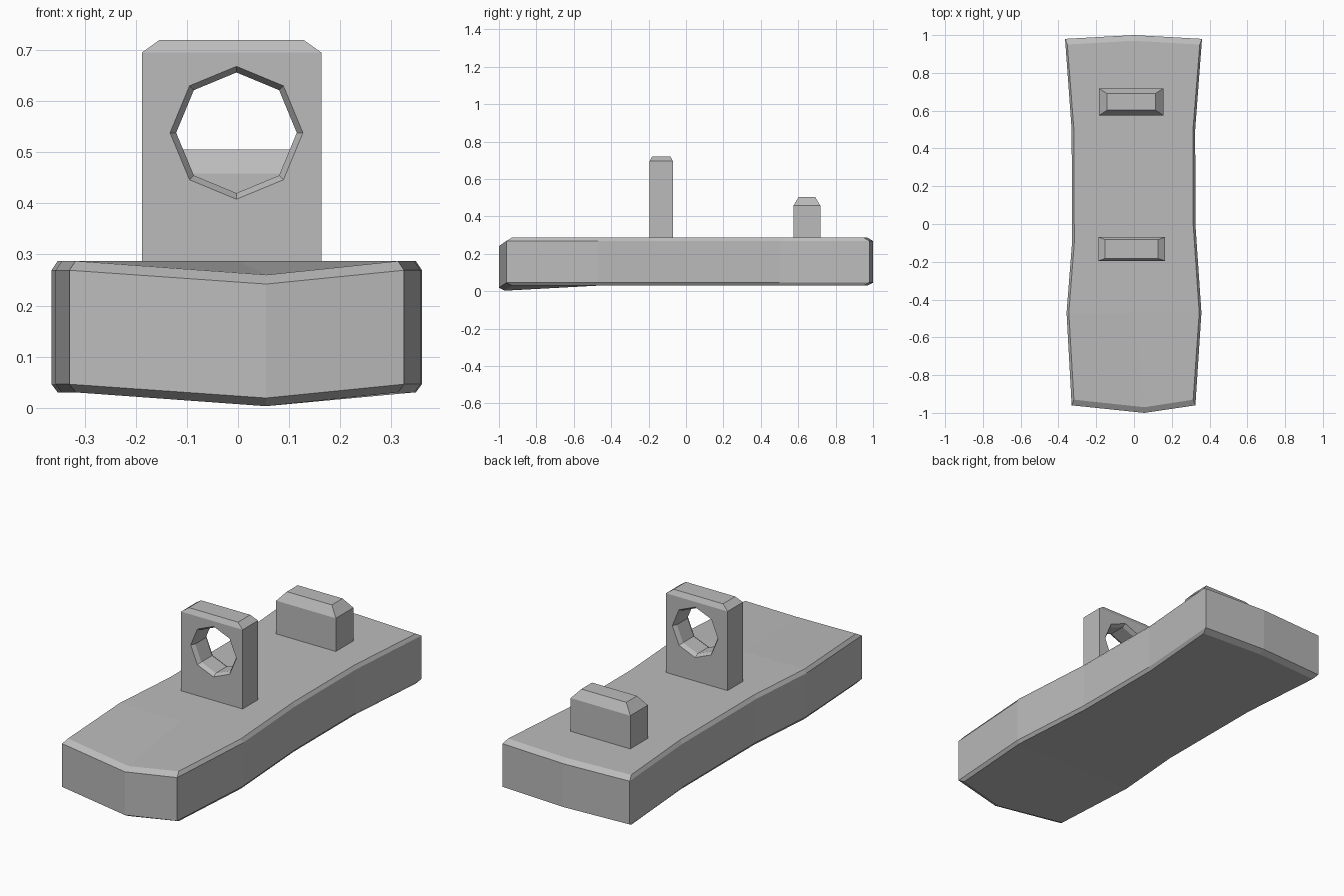
import bpy
import bmesh
import math

if "Cube" in bpy.data.objects:
    bpy.data.objects.remove(bpy.data.objects["Cube"], do_unlink=True)

grey = bpy.data.materials.new("mid grey")
grey.use_nodes = True
GREY = (0.5, 0.5, 0.5, 1)
grey.diffuse_color = GREY
grey.node_tree.nodes["Principled BSDF"].inputs["Base Color"].default_value = GREY


def loft(name, rings, caps):
    """Join equal rings with quads; caps lists index faces closing both ends."""
    bm = bmesh.new()
    loops = [[bm.verts.new(p) for p in ring[0]] for ring in rings]
    extra = [[bm.verts.new(p) for p in ring[1]] for ring in rings[::len(rings) - 1]]
    n = len(loops[0])
    for a, b in zip(loops, loops[1:]):
        for i in range(n):
            j = (i + 1) % n
            bm.faces.new((a[i], a[j], b[j], b[i]))
    for end, mids in zip((loops[0], loops[-1]), extra):
        for face in caps:
            bm.faces.new([(end + mids)[i] for i in face])
    bmesh.ops.recalc_face_normals(bm, faces=bm.faces)
    mesh = bpy.data.meshes.new(name)
    bm.to_mesh(mesh)
    bm.free()
    mesh.materials.append(grey)
    obj = bpy.data.objects.new(name, mesh)
    bpy.context.collection.objects.link(obj)
    return obj


# Waisted base plate: rows of (left edge, middle, right edge) from front to back
rows = [
    ((-0.33, -0.96), (0.055, -1.0), (0.325, -0.96)),
    ((-0.357, -0.47), (0, -0.47), (0.357, -0.47)),
    ((-0.328, -0.1), (0, -0.05), (0.325, 0)),
    ((-0.33, 0.5), (0, 0.5), (0.324, 0.5)),
    ((-0.365, 0.98), (0, 1.0), (0.36, 0.98)),
]


def base_ring(z, inset_x, inset_y):
    def place(p, row, col):
        x, y = p
        x += (1 - col) * inset_x
        y += {0: inset_y, 4: -inset_y}.get(row, 0)
        dip = 0.027 if (row, col) == (0, 1) else 0
        return (x, y, z - dip)
    g = [[place(p, r, c) for c, p in enumerate(row)] for r, row in enumerate(rows)]
    edge = g[0] + [g[r][2] for r in (1, 2, 3)] + g[4][::-1] + [g[r][0] for r in (3, 2, 1)]
    return edge, [g[r][1] for r in (1, 2, 3)]


left = [0, 11, 10, 9, 8]
middle = [1, 12, 13, 14, 7]
right = [2, 3, 4, 5, 6]
base_caps = [(a[i], b[i], b[i + 1], a[i + 1])
             for a, b in ((left, middle), (middle, right)) for i in range(4)]
loft("base_plate", [
    base_ring(0.03, 0.012, 0.03),
    base_ring(0.046, 0, 0),
    base_ring(0.269, 0, 0),
    base_ring(0.287, 0.012, 0.03),
], base_caps)


# Upright blocks with chamfered tops
def block(name, x0, x1, y0, y1, top, inset_x, inset_y, drop):
    def ring(z, ix, iy):
        return [(x0 + ix, y0 + iy, z), (x1 - ix, y0 + iy, z),
                (x1 - ix, y1 - iy, z), (x0 + ix, y1 - iy, z)], []
    return loft(name, [ring(0.27, 0, 0), ring(top - drop, 0, 0),
                       ring(top, inset_x, inset_y)], [range(4)])


front_sight = block("front_lug", -0.188, 0.163, -0.195, -0.07, 0.72, 0.035, 0.013, 0.025)
block("rear_lug", -0.185, 0.155, 0.575, 0.718, 0.505, 0.042, 0.028, 0.047)


# Octagonal hole with chamfered rims
def octagon(y, r):
    return [(-0.003 + r * math.sin(i * math.pi / 4), y,
             0.538 + r * math.cos(i * math.pi / 4)) for i in range(8)], []


cutter = loft("hole_cutter", [octagon(-0.215, 0.142), octagon(-0.175, 0.118),
                              octagon(-0.09, 0.118), octagon(-0.05, 0.142)], [range(8)])
cutter.hide_render = True
cut = front_sight.modifiers.new("hole", 'BOOLEAN')
cut.operation = 'DIFFERENCE'
cut.solver = 'EXACT'
cut.object = cutter
bpy.context.view_layer.objects.active = front_sight
bpy.ops.object.modifier_apply(modifier=cut.name)
bpy.data.objects.remove(cutter, do_unlink=True)
